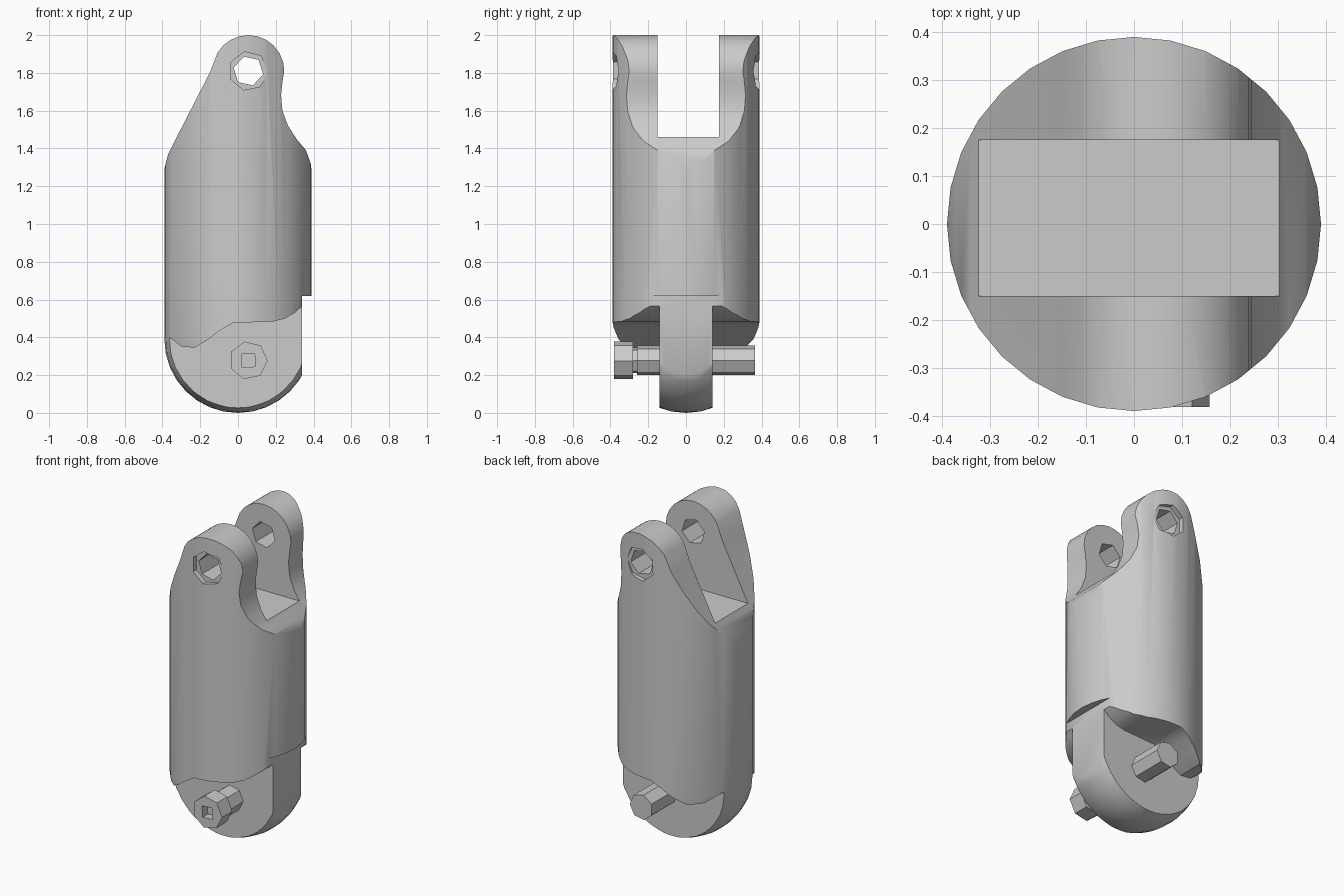
import bpy, bmesh, math
from mathutils import Matrix, Vector

if "Cube" in bpy.data.objects:
    bpy.data.objects.remove(bpy.data.objects["Cube"], do_unlink=True)

GREY = (0.6, 0.6, 0.6, 1.0)
metal = bpy.data.materials.new("plain grey")
metal.use_nodes = True
metal.diffuse_color = GREY
metal.node_tree.nodes["Principled BSDF"].inputs["Base Color"].default_value = GREY

R = 0.39          # body radius
TONGUE = 0.14     # half thickness of the lower tongue
PIN_X = 0.055     # both pin axes share this x


def add_object(name, bm):
    bmesh.ops.recalc_face_normals(bm, faces=bm.faces[:])
    mesh = bpy.data.meshes.new(name)
    bm.to_mesh(mesh)
    bm.free()
    mesh.materials.append(metal)
    obj = bpy.data.objects.new(name, mesh)
    bpy.context.collection.objects.link(obj)
    return obj


def prism(name, outline, y0, y1):
    """Extrude an x-z outline along y."""
    bm = bmesh.new()
    face = bm.faces.new([bm.verts.new((x, y0, z)) for x, z in outline])
    ext = bmesh.ops.extrude_face_region(bm, geom=[face])
    moved = [g for g in ext["geom"] if isinstance(g, bmesh.types.BMVert)]
    bmesh.ops.translate(bm, verts=moved, vec=(0, y1 - y0, 0))
    return add_object(name, bm)


def rod(name, z, radius, y0, y1, sides, turn=0.0):
    """Polygonal rod along y on the pin axis."""
    bm = bmesh.new()
    place = (Matrix.Translation((PIN_X, (y0 + y1) / 2, z))
             @ Matrix.Rotation(math.pi / 2, 4, 'X') @ Matrix.Rotation(turn, 4, 'Z'))
    bmesh.ops.create_cone(bm, cap_ends=True, segments=sides, radius1=radius,
                          radius2=radius, depth=y1 - y0, matrix=place)
    return add_object(name, bm)


def select_only(obj):
    bpy.ops.object.select_all(action='DESELECT')
    obj.select_set(True)
    bpy.context.view_layer.objects.active = obj


def boolean(obj, cutter, operation='DIFFERENCE'):
    cutter.hide_render = True
    mod = obj.modifiers.new("cut", 'BOOLEAN')
    mod.operation = operation
    mod.solver = 'EXACT'
    mod.object = cutter
    select_only(obj)
    bpy.ops.object.modifier_apply(modifier=mod.name)
    bpy.data.objects.remove(cutter, do_unlink=True)


def smooth(obj, degrees):
    select_only(obj)
    bpy.ops.object.shade_smooth_by_angle(angle=math.radians(degrees))


# Body: cylinder with a hemispherical lower end
bm = bmesh.new()
rings = 8
profile = [(R * math.sin(i * math.pi / 2 / rings), R - R * math.cos(i * math.pi / 2 / rings))
           for i in range(rings + 1)] + [(R, 2.1), (0, 2.1)]
line = [bm.verts.new((x, 0, z)) for x, z in profile]
edges = [bm.edges.new(pair) for pair in zip(line, line[1:])]
bmesh.ops.spin(bm, geom=line + edges, cent=(0, 0, 0), axis=(0, 0, 1),
               angle=math.tau, steps=32)
bmesh.ops.remove_doubles(bm, verts=bm.verts[:], dist=0.0005)
body = add_object("body", bm)

# Front silhouette: sloped shoulders, rounded eye lobe, step on the lower left
lobe = [(PIN_X + 0.19 * math.cos(math.radians(a)), 1.81 + 0.19 * math.sin(math.radians(a)))
        for a in range(0, 151, 15)]
silhouette = [(-0.6, -0.1), (0.34, -0.1), (0.34, 0.62), (0.6, 0.62), (0.6, 1.1),
              (0.395, 1.24), (0.385, 1.32), (0.36, 1.39), (0.31, 1.45), (0.265, 1.52),
              (0.235, 1.6), (0.228, 1.68), (0.235, 1.75)] + lobe + \
             [(-0.15, 1.8), (-0.34, 1.43), (-0.37, 1.37), (-0.39, 1.29), (-0.6, 1.1)]
boolean(body, prism("silhouette", silhouette, -0.6, 0.6), 'INTERSECT')

# Fork slot at the top
slot = [(-0.6, 1.46), (0.6, 1.46), (0.6, 2.3), (-0.6, 2.3)]
boolean(body, prism("slot", slot, -0.15, 0.175))

# Curved undercut on both sides leaves the lower tongue
undercut = [(-0.6, -0.1), (0.6, -0.1), (0.6, 0.57), (0.345, 0.57), (0.3, 0.53),
            (0.25, 0.5), (0.19, 0.485), (-0.03, 0.475), (-0.09, 0.44), (-0.17, 0.38),
            (-0.23, 0.345), (-0.3, 0.352), (-0.364, 0.4), (-0.6, 0.58)]
for side in (-1, 1):
    y0, y1 = sorted((side * TONGUE, side * 0.6))
    boolean(body, prism("undercut", undercut, y0, y1))

# Fork eye hole with a shallow counterbore on each side
boolean(body, rod("eye_hole", 1.81, 0.08, -0.6, 0.6, 6, 0.3))
for side in (-1, 1):
    y0, y1 = sorted((side * 0.357, side * 0.6))
    boolean(body, rod("counterbore", 1.81, 0.104, y0, y1, 7, 0.2))
smooth(body, 32)

# Bolt through the tongue
PIN_Z = 0.278
rod("bolt_shaft", PIN_Z, 0.08, -0.26, 0.365, 7, 0.2)
rod("bolt_neck", PIN_Z, 0.07, -0.3, -0.25, 7, 0.2)
head = rod("bolt_head", PIN_Z, 0.102, -0.382, -0.28, 7, 0.2)
boolean(head, rod("socket", PIN_Z, 0.05, -0.5, -0.33, 4, 0.85))
